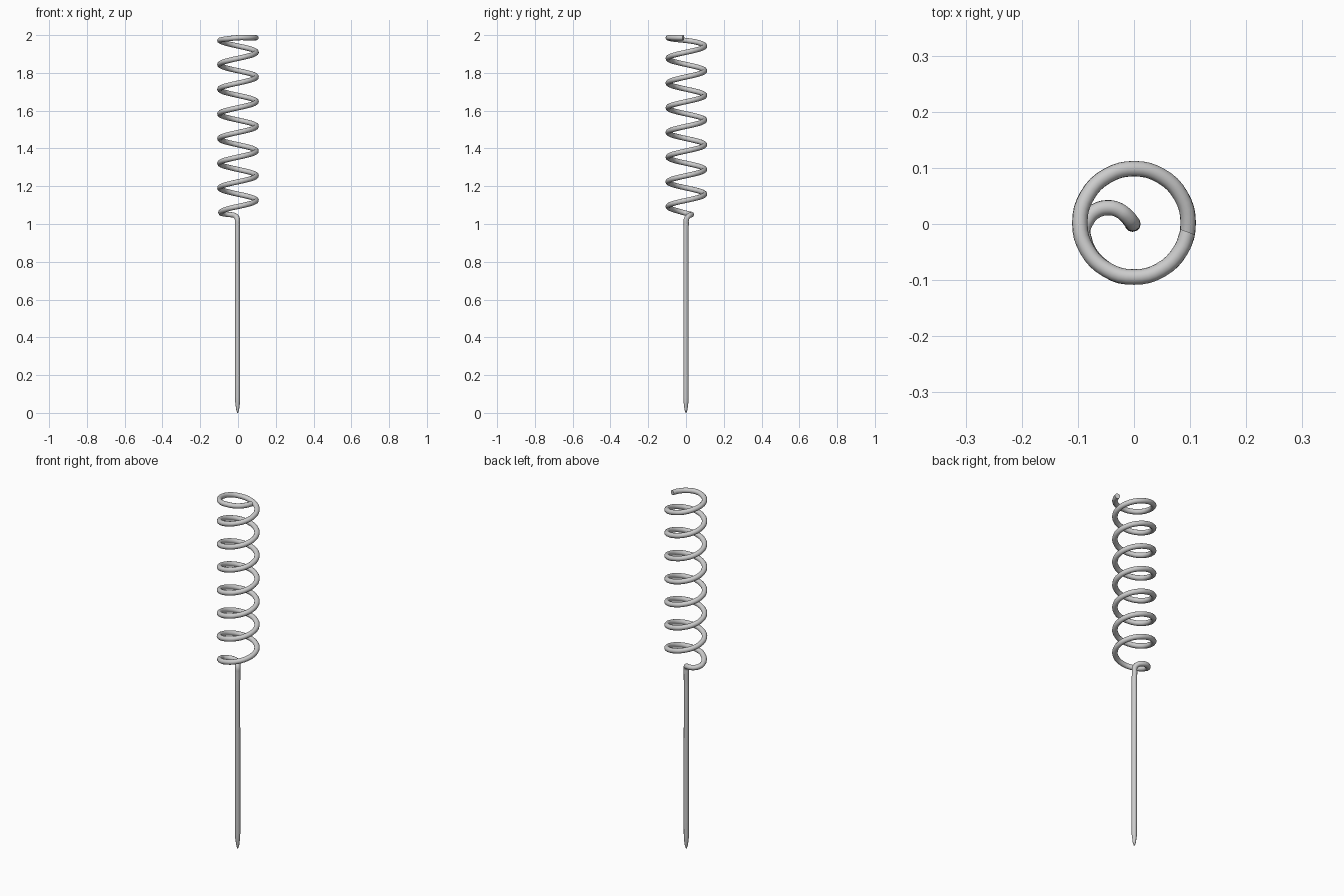
import bpy
import math

if "Cube" in bpy.data.objects:
    bpy.data.objects.remove(bpy.data.objects["Cube"])

WIRE = 0.0138      # wire radius
RING = 0.0965      # coil centreline radius
PITCH = 0.1307
PER_TURN = 12

# Straight stake with a sharpened tip: (x, y, z, radius factor)
path = [(-0.002, 0, 0.0, 0.2), (-0.002, 0, 0.02, 0.6), (-0.002, 0, 0.06, 0.95),
        (-0.002, 0, 0.15, 1), (-0.002, 0, 0.5, 1), (-0.003, 0, 0.85, 1),
        (-0.003, 0.001, 1.0, 1), (-0.004, 0.003, 1.028, 1)]

# Bend swinging outwards into the coil
path += [(-0.016, 0.017, 1.044, 1), (-0.030, 0.026, 1.048, 1),
         (-0.047, 0.029, 1.05, 1), (-0.067, 0.024, 1.052, 1),
         (-0.083, 0.009, 1.055, 1), (-0.091, -0.018, 1.062, 1)]

# Helical coil, flattened over the last half turn
turns = 7.47
for i in range(1, int(turns * PER_TURN) + 1):
    t = i / PER_TURN
    a = math.pi + 2 * math.pi * t
    if t < 0.1:
        continue
    z = 1.06 + PITCH * min(t, 6.95)
    if t > 6.95:
        z = min(z + 0.06 * (t - 6.95), 2 - WIRE)
    path.append((RING * math.cos(a), RING * math.sin(a) + 0.002, z, 1))
a = math.pi + 2 * math.pi * turns
path.append((RING * math.cos(a) + 0.001, RING * math.sin(a) + 0.004, 2 - WIRE, 1))

# Sweep a round wire along the path
curve = bpy.data.curves.new("spiral_stake", 'CURVE')
curve.dimensions = '3D'
curve.bevel_depth = WIRE
curve.bevel_resolution = 4
curve.resolution_u = 4
curve.use_fill_caps = True
spline = curve.splines.new('BEZIER')
spline.bezier_points.add(len(path) - 1)
for p, (x, y, z, r) in zip(spline.bezier_points, path):
    p.co = (x, y, z)
    p.radius = r
    p.handle_left_type = p.handle_right_type = 'AUTO'

stake = bpy.data.objects.new("spiral_stake", curve)
bpy.context.collection.objects.link(stake)
bpy.context.view_layer.objects.active = stake
stake.select_set(True)
bpy.ops.object.convert(target='MESH')
bpy.ops.object.shade_smooth_by_angle(angle=math.radians(40))
